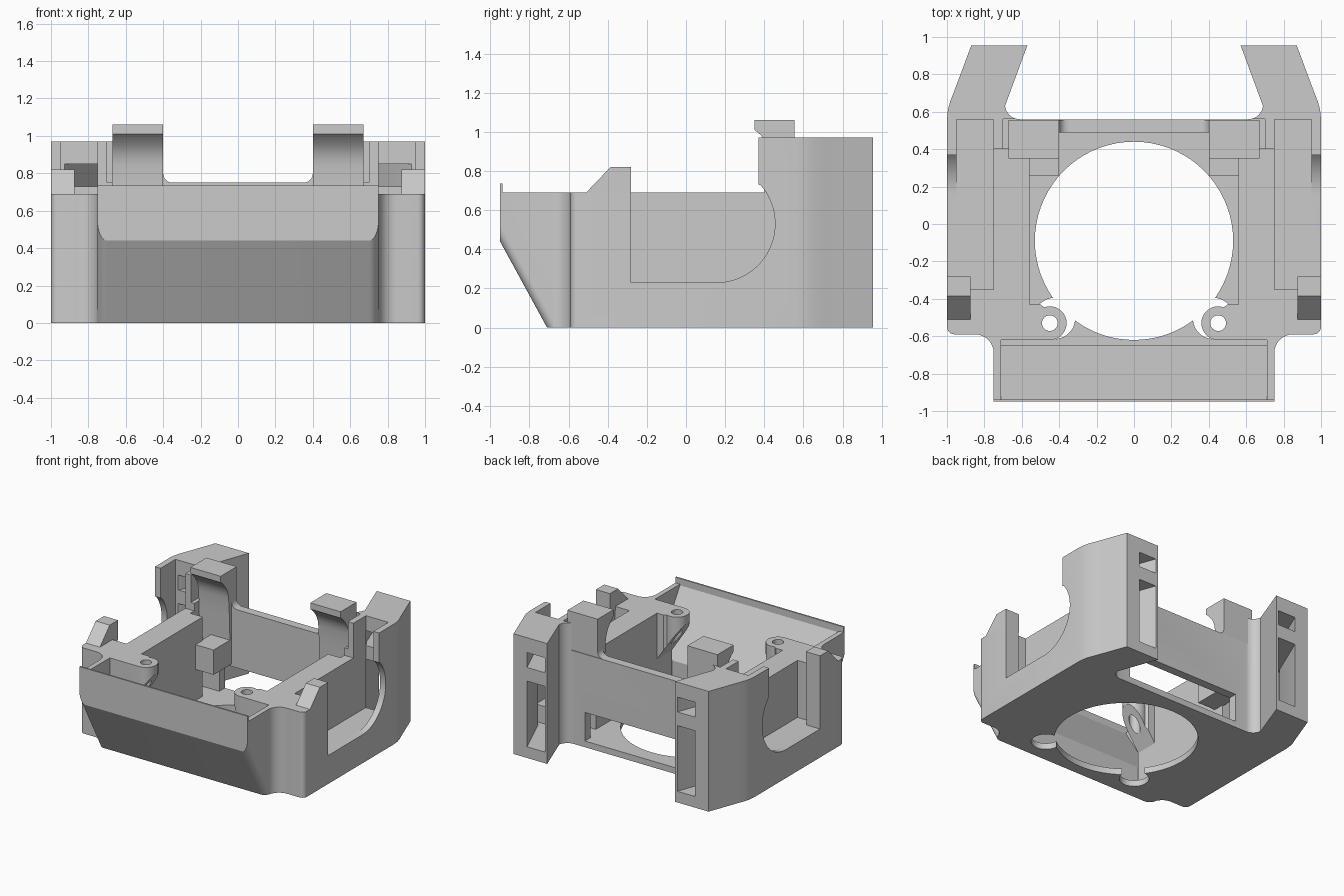
import bpy, bmesh
from math import sin, cos, radians

if "Cube" in bpy.data.objects:
    bpy.data.objects.remove(bpy.data.objects["Cube"])

grey = bpy.data.materials.new("plain grey")
grey.use_nodes = True
tone = (0.6, 0.6, 0.6, 1)
grey.diffuse_color = tone
grey.node_tree.nodes["Principled BSDF"].inputs["Base Color"].default_value = tone


def arc(cx, cy, r, a0, a1, n=10):
    steps = [radians(a0 + (a1 - a0) * i / n) for i in range(n + 1)]
    return [(cx + r * cos(a), cy + r * sin(a)) for a in steps]


def rect(x0, y0, x1, y1):
    return [(x0, y0), (x1, y0), (x1, y1), (x0, y1)]


def prism(name, pts, lo, hi, axis="z", side=1):
    """Extrude a profile along an axis or down the chin slope; side -1 mirrors it in x."""
    place = {"z": lambda a, b, t: (a * side, b, t),
             "x": lambda a, b, t: (t * side, a, b),
             "y": lambda a, b, t: (a * side, t, b),
             "chin": lambda a, b, t: (a, -0.95 + 0.479 * t - 0.878 * b,
                                      0.44 - 0.878 * t - 0.479 * b)}[axis]
    bm = bmesh.new()
    low = [bm.verts.new(place(a, b, lo)) for a, b in pts]
    high = [bm.verts.new(place(a, b, hi)) for a, b in pts]
    bm.faces.new(low)
    bm.faces.new(high)
    for i in range(len(pts)):
        j = (i + 1) % len(pts)
        bm.faces.new((low[i], low[j], high[j], high[i]))
    bmesh.ops.recalc_face_normals(bm, faces=bm.faces)
    mesh = bpy.data.meshes.new(name)
    bm.to_mesh(mesh)
    bm.free()
    mesh.materials.append(grey)
    obj = bpy.data.objects.new(name, mesh)
    bpy.context.collection.objects.link(obj)
    return obj


def smooth(obj):
    bpy.ops.object.select_all(action="DESELECT")
    obj.select_set(True)
    bpy.context.view_layer.objects.active = obj
    bpy.ops.object.shade_smooth_by_angle(angle=radians(28))


def cut(target, *args, **kw):
    cutter = prism("cutter", *args, **kw)
    cutter.hide_render = True
    mod = target.modifiers.new("cut", "BOOLEAN")
    mod.operation = "DIFFERENCE"
    mod.solver = "EXACT"
    mod.object = cutter
    bpy.context.view_layer.objects.active = target
    bpy.ops.object.modifier_apply(modifier=mod.name)
    bpy.data.objects.remove(cutter)


# Housing: plan outline of one half, mirrored, then carved
half = [(0.75, -0.95)] + arc(0.85, -0.69, 0.1, 180, 90, 8)
half += arc(0.96, -0.55, 0.04, -90, 0, 5)
half += [(1, 0.56), (0.995, 0.61), (0.983, 0.655), (0.965, 0.70), (0.87, 0.955), (0.57, 0.955)]
half += [(0.69, 0.63)] + arc(0.61, 0.64, 0.08, -10, -90, 7)
outline = half + [(-x, y) for x, y in reversed(half)]
body = prism("housing", outline, 0, 0.97)

# Upper clearance above rails, between the posts and above the back wall
cut(body, rect(-1.2, -1.2, 1.2, 0.37), 0.69, 1.2)
cut(body, rect(-0.75, 0.3, 0.75, 0.40), 0.69, 1.2)
cut(body, rect(-0.70, 0.2, 0.70, 0.562), 0.75, 1.2)

# Main bay, clip pockets, sloped front tray and back opening
cut(body, rect(-0.56, -0.63, 0.56, 0.49), 0.05, 1.2)
cut(body, rect(-0.67, 0.35, 0.67, 0.49), 0.05, 1.2)
tray = [(-0.65, 0.05), (-0.65, 0.22), (-0.937, 0.68), (-0.937, 1.2), (-0.62, 1.2), (-0.62, 0.05)]
cut(body, tray, -0.71, 0.71, axis="x")
cut(body, rect(-0.51, 0.05, 0.51, 0.28), 0.4, 0.7, axis="y")

# Slanted chin under the front, with rounded side edges
round_edge = arc(0.701, -0.05, 0.05, 90, 0, 7)
chin = [(-0.751, 0.6)] + [(-x, n) for x, n in reversed(round_edge)] + round_edge + [(0.751, 0.6)]
cut(body, chin, -0.6, 1.0, axis="chin")

# Round floor opening with screw access lobes
cut(body, arc(0, -0.09, 0.53, 0, 355, 71), -0.1, 0.2)

window = [(-0.28, 0.23)] + arc(0.155, 0.53, 0.3, -90, 41, 24)
window += [(0.37, 0.73), (0.37, 1.2), (-0.28, 1.2)]
slot = [(0.75, 0.56), (0.95, 0.56), (0.95, -0.28), (0.88, -0.28), (0.88, -0.35), (0.75, -0.35)]
duct = [(0.752, 0.558), (0.93, 0.558), (0.90, 0.60), (0.73, 1.0), (0.575, 1.0), (0.715, 0.62)]
for s in (1, -1):
    cut(body, arc(0.425, -0.505, 0.11, 0, 350, 35), -0.1, 0.2, side=s)
    cut(body, slot, 0.23, 1.2, side=s)
    cut(body, window, 0.93, 1.2, axis="x", side=s)
    cut(body, duct, 0.73, 0.85, side=s)
    cut(body, duct, 0.09, 0.62, side=s)
smooth(body)

# Thin lip along the front edge
prism("front_lip", rect(-0.75, -0.95, 0.75, -0.937), 0.67, 0.735)

hook = [(0.35, 1.06), (0.555, 1.06), (0.555, 0.45), (0.47, 0.45), (0.46, 0.72), (0.452, 0.84),
        (0.445, 0.88), (0.43, 0.92), (0.41, 0.95), (0.38, 0.985), (0.35, 1.01)]
ramp = [(-0.51, 0.69), (-0.51, 0.66), (-0.28, 0.66), (-0.28, 0.82), (-0.385, 0.82)]
lug = [(0.6, -0.43), (0.5, -0.43)] + arc(0.45, -0.53, 0.09, 70, 270, 16) + [(0.6, -0.62)]
fillet = [(0.42, 0.74)] + arc(0.35, 0.80, 0.05, -90, 0, 6) + [(0.42, 0.80)]

for s, word in ((1, "left"), (-1, "right")):
    smooth(prism(word + "_clip", hook, 0.40, 0.67, axis="x", side=s))
    prism(word + "_clip_block", rect(0.40, 0.26, 0.57, 0.50), 0.30, 0.50, side=s)
    smooth(prism(word + "_wall_fillet", fillet, 0.49, 0.555, axis="y", side=s))
    prism(word + "_ramp_tab", ramp, 0.875, 1.0, axis="x", side=s)
    # Screw lug with a slanted underside
    boss = prism(word + "_screw_lug", lug, 0, 0.69, side=s)
    for v in boss.data.vertices:
        if v.co.z < 0.1:
            v.co.z = 0.62 - 1.5 * (abs(v.co.x) - 0.36)
    cut(boss, arc(0.45, -0.53, 0.042, 0, 345, 23), -0.1, 1.0, side=s)
    smooth(boss)
